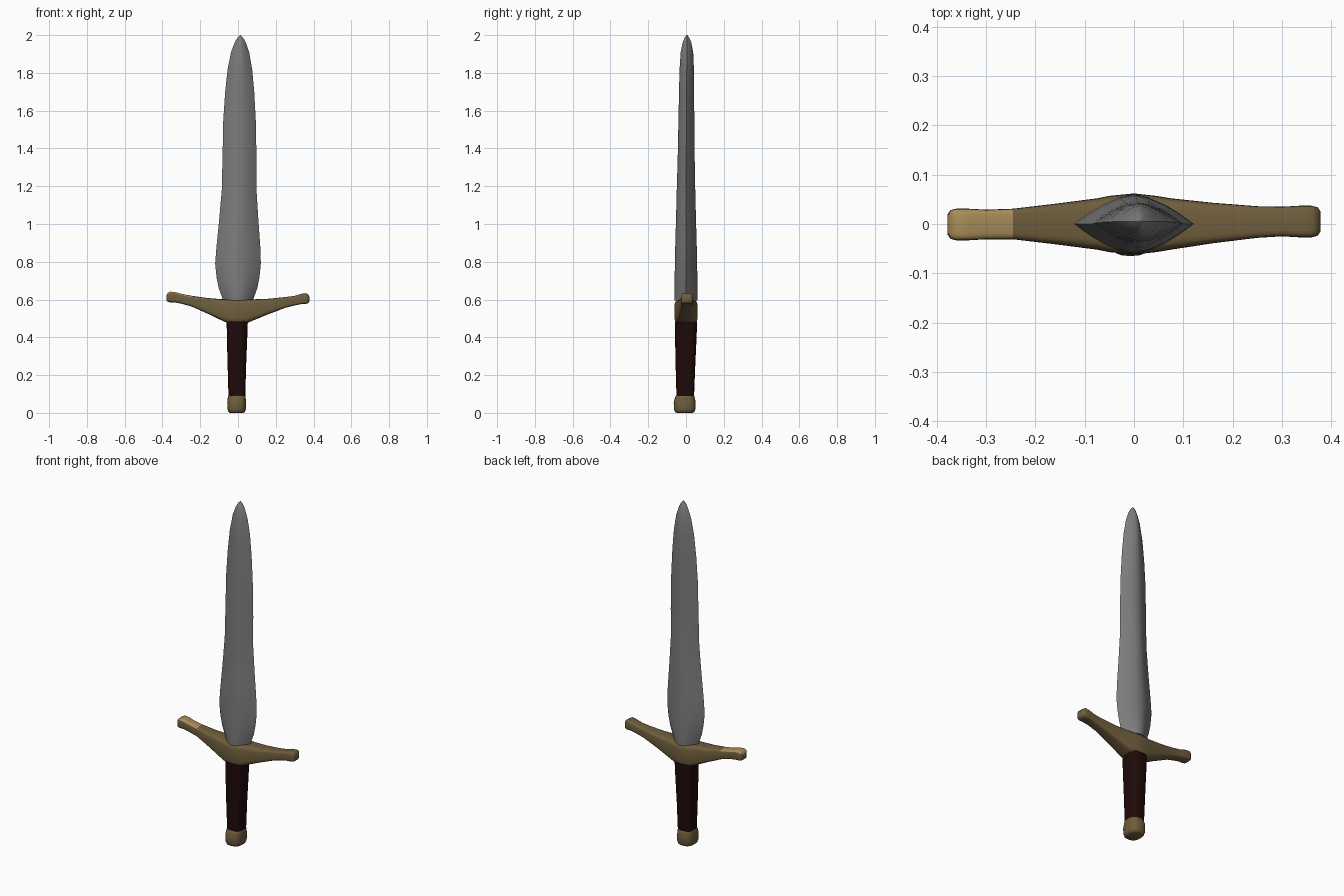
import bpy, bmesh, math

def material(name, rgb):
    m = bpy.data.materials.new(name)
    m.diffuse_color = (*rgb, 1)
    return m

steel = material("steel", (0.205, 0.205, 0.205))
dull_gold = material("dull_gold", (0.16, 0.112, 0.047))
bright_gold = material("bright_gold", (0.40, 0.27, 0.10))
leather = material("dark_leather", (0.014, 0.003, 0.003))

def power(v, e):
    return math.copysign(abs(v) ** e, v)

def rounded(a, b, n=24, e=0.42):
    """Rounded-rectangle section with half sizes a, b."""
    ts = [2 * math.pi * i / n for i in range(n)]
    return [(a * power(math.cos(t), e), b * power(math.sin(t), e)) for t in ts]

def lens(a, b, n=24):
    """Section with two sharp edges and a rounded middle ridge."""
    ts = [2 * math.pi * i / n for i in range(n)]
    return [(a * math.cos(t),
             math.copysign(b, math.sin(t)) * (1 - abs(math.cos(t)) ** 1.65))
            for t in ts]

def loft(name, rings, mat, angle=40):
    bm = bmesh.new()
    loops = [[bm.verts.new(p) for p in ring] for ring in rings]
    for lo, hi in zip(loops, loops[1:]):
        for i in range(len(lo)):
            j = (i + 1) % len(lo)
            bm.faces.new((lo[i], lo[j], hi[j], hi[i]))
    bm.faces.new(loops[0][::-1])
    bm.faces.new(loops[-1])
    bmesh.ops.recalc_face_normals(bm, faces=bm.faces[:])
    me = bpy.data.meshes.new(name)
    bm.to_mesh(me)
    bm.free()
    me.materials.append(mat)
    ob = bpy.data.objects.new(name, me)
    bpy.context.collection.objects.link(ob)
    bpy.ops.object.select_all(action='DESELECT')
    ob.select_set(True)
    bpy.context.view_layer.objects.active = ob
    bpy.ops.object.shade_smooth_by_angle(angle=math.radians(angle))
    return ob

def upright(rows, section):
    """rows: z, half x, half y, centre x, centre y"""
    return [[(x + cx, y + cy, z) for x, y in section(a, b)]
            for z, a, b, cx, cy in rows]

# Leaf-shaped blade
loft("blade", upright([
    (0.594, 0.080, 0.060, 0, 0), (0.61, 0.084, 0.061, 0, 0),
    (0.66, 0.102, 0.061, 0, 0), (0.72, 0.114, 0.060, 0, 0),
    (0.79, 0.121, 0.059, 0, 0), (0.88, 0.116, 0.057, 0.002, 0),
    (1.02, 0.104, 0.053, 0.004, 0), (1.18, 0.092, 0.049, 0.006, 0),
    (1.35, 0.090, 0.045, 0.008, 0.001), (1.55, 0.086, 0.042, 0.008, 0.002),
    (1.70, 0.077, 0.040, 0.009, 0.003), (1.82, 0.065, 0.038, 0.010, 0.004),
    (1.91, 0.048, 0.033, 0.011, 0.005), (1.96, 0.030, 0.023, 0.012, 0.005),
    (1.985, 0.016, 0.013, 0.012, 0.005), (2.0, 0.002, 0.002, 0.012, 0.005),
], lens), steel)

# Swept crossguard, lofted from left to right: x, bottom z, top z, half y, centre y
guard_rows = [
    (-0.378, 0.597, 0.622, 0.020, -0.001), (-0.372, 0.588, 0.635, 0.029, -0.001),
    (-0.360, 0.585, 0.642, 0.032, -0.001), (-0.335, 0.585, 0.640, 0.032, -0.001),
    (-0.300, 0.578, 0.630, 0.030, -0.001), (-0.245, 0.563, 0.620, 0.031, 0),
    (-0.160, 0.525, 0.608, 0.041, 0), (-0.075, 0.484, 0.601, 0.052, 0),
    (-0.050, 0.475, 0.600, 0.057, 0), (0.0, 0.472, 0.600, 0.062, 0),
    (0.045, 0.475, 0.600, 0.057, 0), (0.075, 0.487, 0.601, 0.052, 0),
    (0.160, 0.522, 0.604, 0.041, 0.002), (0.250, 0.556, 0.613, 0.032, 0.004),
    (0.300, 0.569, 0.620, 0.030, 0.005), (0.335, 0.576, 0.630, 0.032, 0.005),
    (0.360, 0.577, 0.634, 0.032, 0.005), (0.372, 0.581, 0.628, 0.029, 0.005),
    (0.378, 0.590, 0.615, 0.020, 0.005)]
guard = loft("crossguard", [
    [(x, y + cy, (lo + hi) / 2 + z) for y, z in rounded(hy, (hi - lo) / 2)]
    for x, lo, hi, hy, cy in guard_rows], dull_gold, 60)

# Bright patch on the upper side of the left tip
guard.data.materials.append(bright_gold)
for p in guard.data.polygons:
    if p.center.x < -0.245 and p.normal.z > 0.4:
        p.material_index = 1

# Tapered leather grip
loft("grip", upright([
    (0.07, 0.044, 0.046, -0.006, -0.004), (0.25, 0.049, 0.052, -0.006, -0.003),
    (0.40, 0.054, 0.057, -0.005, -0.001), (0.485, 0.056, 0.059, -0.004, 0),
], lambda a, b: rounded(a, b, e=0.65)), leather)

# Rounded pommel
loft("pommel", upright([
    (0.0, 0.036, 0.042, -0.007, -0.007), (0.005, 0.044, 0.052, -0.007, -0.007),
    (0.020, 0.049, 0.057, -0.007, -0.007), (0.055, 0.050, 0.058, -0.007, -0.007),
    (0.075, 0.048, 0.054, -0.007, -0.006), (0.088, 0.046, 0.050, -0.006, -0.005),
    (0.094, 0.042, 0.044, -0.006, -0.004),
], lambda a, b: rounded(a, b, e=0.75)), dull_gold, 60)
